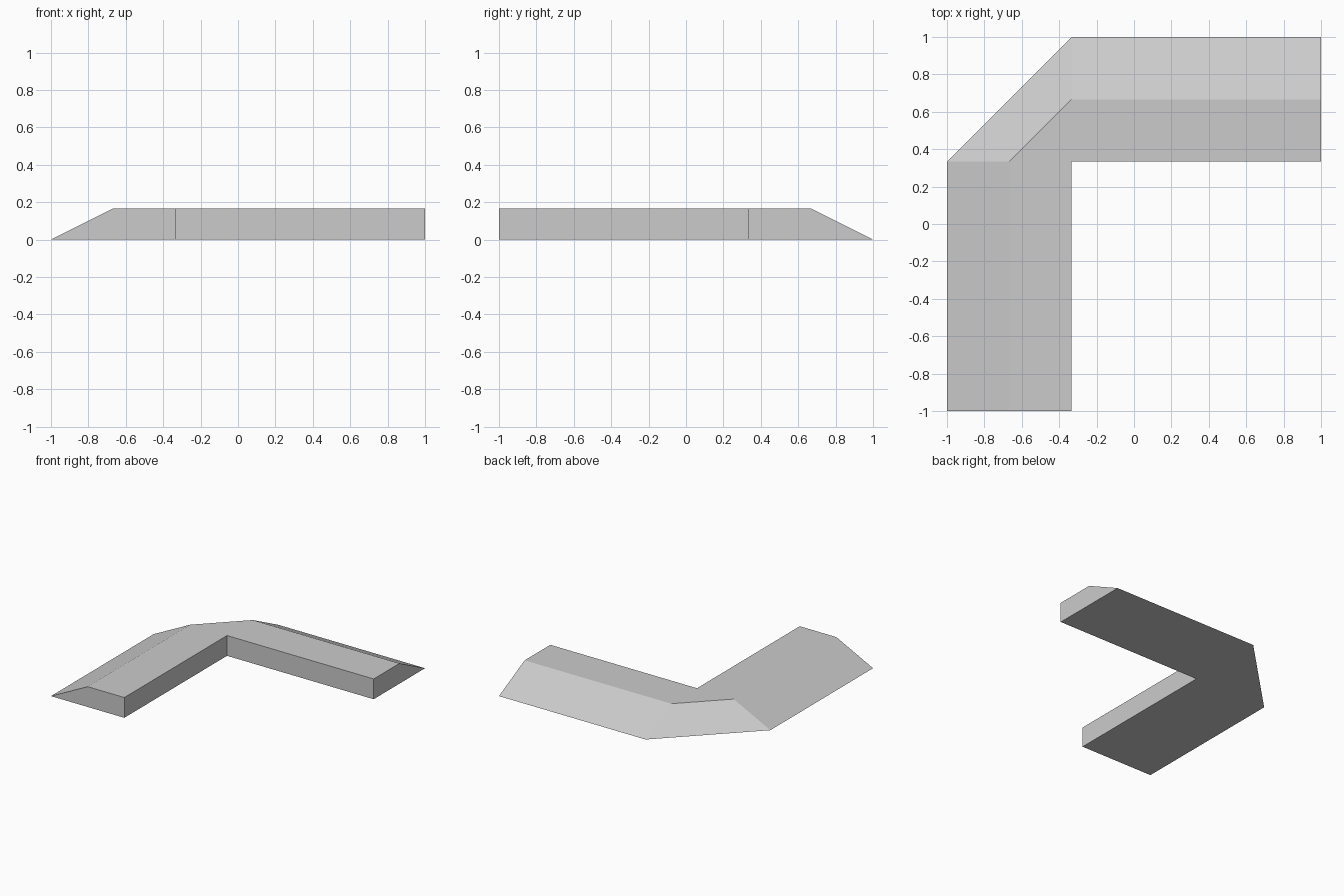
import bpy
import bmesh

cube = bpy.data.objects.get("Cube")
if cube:
    bpy.data.objects.remove(cube, do_unlink=True)

T = 1 / 3       # module the whole corner piece is built on
HEIGHT = T / 2

grey = bpy.data.materials.new("light_grey")
grey.use_nodes = True
colour = (0.6, 0.6, 0.6, 1)
grey.diffuse_color = colour
grey.node_tree.nodes["Principled BSDF"].inputs["Base Color"].default_value = colour

# Cross-sections along the path: outer toe, ridge, inner edge
stations = [
    ((-1, -1), (-2 * T, -1), (-T, -1)),
    ((-1, T), (-2 * T, T), (-T, T)),
    ((-T, 1), (-T, 2 * T), (-T, T)),
    ((1, 1), (1, 2 * T), (1, T)),
]

bm = bmesh.new()
rings = []
for toe, ridge, inner in stations:
    rings.append([bm.verts.new(p) for p in (
        (*toe, 0), (*ridge, HEIGHT), (*inner, HEIGHT), (*inner, 0))])

# Skin between neighbouring sections, then cap both ends
for a, b in zip(rings, rings[1:]):
    for i in range(4):
        j = (i + 1) % 4
        if a[i].co == b[i].co and a[j].co == b[j].co:
            continue  # the inner corner has no width
        bm.faces.new((a[i], a[j], b[j], b[i]))
bm.faces.new(rings[0])
bm.faces.new(rings[-1])

# Join the shared inner corner and fix directions
bmesh.ops.remove_doubles(bm, verts=bm.verts, dist=0.0001)
bmesh.ops.recalc_face_normals(bm, faces=bm.faces)

mesh = bpy.data.meshes.new("sloped_corner_curb")
bm.to_mesh(mesh)
bm.free()
mesh.materials.append(grey)
curb = bpy.data.objects.new("sloped_corner_curb", mesh)
bpy.context.collection.objects.link(curb)
